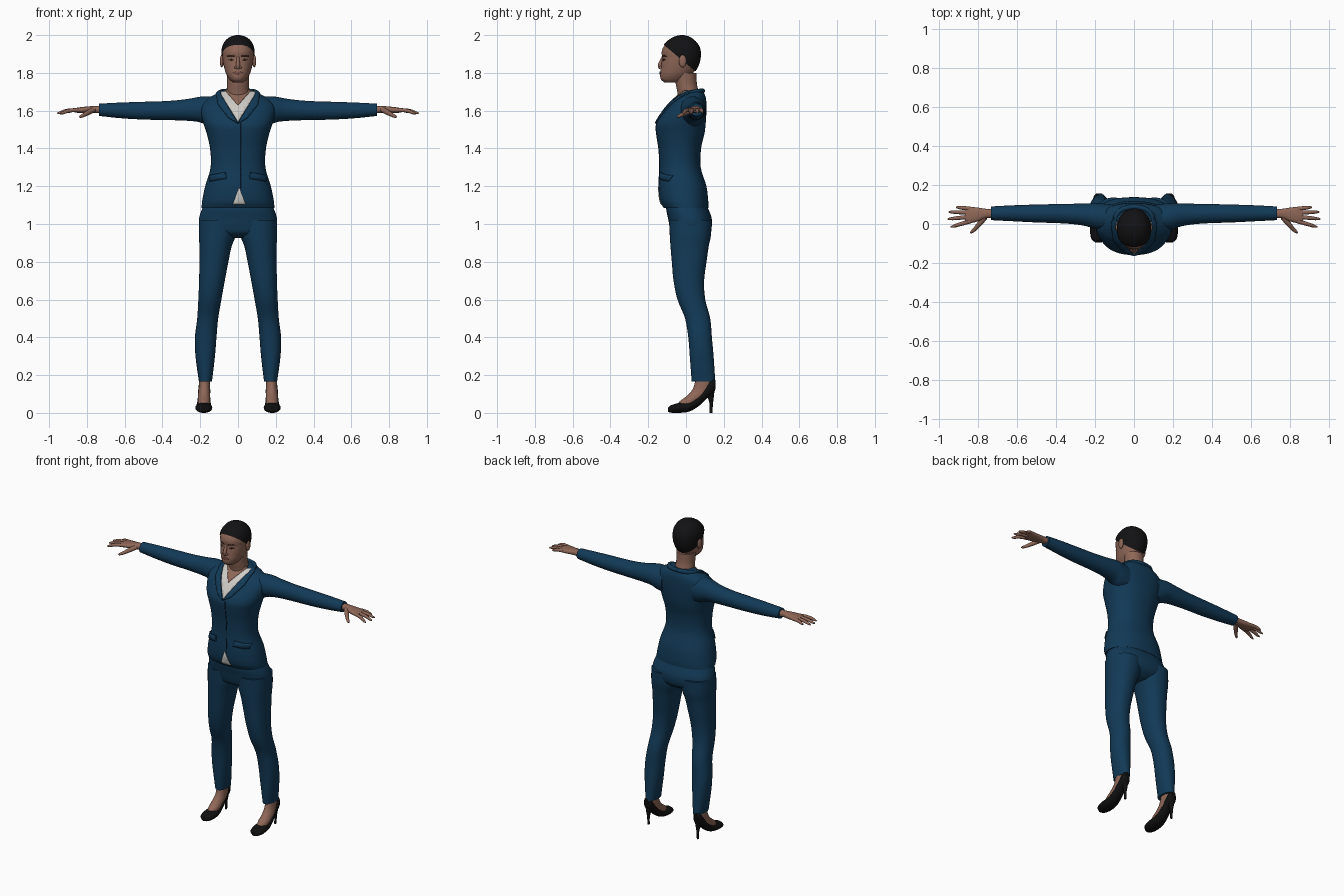
import bpy, bmesh, math
from mathutils import Vector


def material(name, r, g, b):
    m = bpy.data.materials.new(name)
    m.diffuse_color = (r, g, b, 1)
    return m


BLUE = material("suit blue", 0.006, 0.042, 0.095)
NAVY = material("seam navy", 0.003, 0.016, 0.036)
SKIN = material("skin", 0.27, 0.135, 0.095)
LIPS = material("lips", 0.20, 0.075, 0.06)
BROWN = material("eye brown", 0.045, 0.022, 0.016)
BLACK = material("hair black", 0.006, 0.006, 0.007)
SHOE = material("shoe black", 0.005, 0.005, 0.005)
WHITE = material("shirt white", 0.62, 0.60, 0.57)


def add(name, bm, mat, mirror=False):
    me = bpy.data.meshes.new(name)
    bm.to_mesh(me)
    bm.free()
    ob = bpy.data.objects.new(name, me)
    me.materials.append(mat)
    bpy.context.collection.objects.link(ob)
    if mirror:
        ob.modifiers.new("mirror", 'MIRROR').use_axis[0] = True
    return ob


def smooth_rings(rings, steps):
    """Cubic interpolation through the key rings."""
    def slope(i, k):
        a, b = rings[max(i - 1, 0)], rings[min(i + 1, len(rings) - 1)]
        return (b[k] - a[k]) / (b[0] - a[0])
    out = []
    for i in range(len(rings) - 1):
        p, q = rings[i], rings[i + 1]
        h = q[0] - p[0]
        for s in range(steps):
            t = s / steps
            out.append([p[0] + h * t] + [
                (2*t**3 - 3*t*t + 1) * p[k] + (t**3 - 2*t*t + t) * h * slope(i, k)
                + (3*t*t - 2*t**3) * q[k] + (t**3 - t*t) * h * slope(i + 1, k)
                for k in range(1, 5)])
    return out + [list(rings[-1])]


def loft(rings, axis=2, n=40, steps=4, power=2.0, grow=0.0):
    """Rings are (position, a min, a max, b min, b max) along an axis."""
    bm = bmesh.new()
    others = [i for i in range(3) if i != axis]
    prev, loops = None, []
    for t, a0, a1, b0, b1 in smooth_rings(rings, steps):
        loop = []
        for j in range(n):
            c, s = math.cos(j * math.tau / n), math.sin(j * math.tau / n)
            co = Vector((0, 0, 0))
            co[axis] = t
            co[others[0]] = (a0 + a1) / 2 + (a1 - a0) / 2 * math.copysign(abs(c) ** (2 / power), c)
            co[others[1]] = (b0 + b1) / 2 + (b1 - b0) / 2 * math.copysign(abs(s) ** (2 / power), s)
            loop.append(bm.verts.new(co))
        loops.append(loop)
    for p, q in zip(loops, loops[1:]):
        for j in range(n):
            bm.faces.new((p[j], p[(j + 1) % n], q[(j + 1) % n], q[j]))
    bm.faces.new(loops[0])
    bm.faces.new(loops[-1])
    bmesh.ops.recalc_face_normals(bm, faces=bm.faces[:])
    bm.normal_update()
    if grow:
        moves = [(v, v.normal * grow) for v in bm.verts]
        for v, d in moves:
            v.co += d
    return bm


def cut(bm, co, no):
    bmesh.ops.bisect_plane(bm, geom=bm.verts[:] + bm.edges[:] + bm.faces[:],
                           plane_co=co, plane_no=no, clear_inner=True)


def patch(name, bm, poly, mat, lift, mirror=False):
    """Thin plate on the front of a loft, inside a convex x-z outline."""
    for (x0, z0), (x1, z1) in zip(poly, poly[1:] + poly[:1]):
        cut(bm, (x0, 0, z0), (z0 - z1, 0, x1 - x0))
    bm.normal_update()
    back = [f for f in bm.faces if f.normal.y > -0.02]
    bmesh.ops.delete(bm, geom=back, context='FACES')
    bm.normal_update()
    for v, d in [(v, v.normal * lift) for v in bm.verts]:
        v.co += d
    ob = add(name, bm, mat, mirror)
    s = ob.modifiers.new("thickness", 'SOLIDIFY')
    s.thickness, s.offset = lift, -1
    return ob


def tubes(name, paths, mat, both=True):
    """Paths of (x, y, z, radius) points, repeated on both sides."""
    cu = bpy.data.curves.new(name, 'CURVE')
    cu.dimensions, cu.bevel_depth, cu.bevel_resolution = '3D', 1.0, 3
    cu.use_fill_caps = True
    for side in ((1, -1) if both else (1,)):
        for path in paths:
            sp = cu.splines.new('NURBS')
            sp.points.add(len(path) - 1)
            sp.order_u, sp.use_endpoint_u, sp.resolution_u = 3, True, 5
            for p, (x, y, z, r) in zip(sp.points, path):
                p.co, p.radius = (side * x, y, z, 1), r
    cu.materials.append(mat)
    ob = bpy.data.objects.new(name, cu)
    bpy.context.collection.objects.link(ob)
    return ob


def ball(name, co, size, mat, mirror=False):
    bm = bmesh.new()
    bmesh.ops.create_uvsphere(bm, u_segments=20, v_segments=12, radius=1)
    for v in bm.verts:
        v.co = Vector(v.co[i] * size[i] + co[i] for i in range(3))
    return add(name, bm, mat, mirror)


# Jacket body: height, half width, front, back
body = [(1.085, .193, -.118, .118), (1.12, .190, -.137, .118), (1.20, .174, -.145, .108),
        (1.30, .145, -.140, .078), (1.40, .148, -.145, .080), (1.48, .166, -.157, .098),
        (1.53, .182, -.157, .104), (1.59, .196, -.122, .108), (1.635, .190, -.088, .108),
        (1.668, .155, -.052, .105), (1.688, .118, -.028, .098), (1.708, .088, -.008, .088)]
body = [(z, -w, w, f, b) for z, w, f, b in body]


def torso():
    return loft(body, n=64, power=2.25)


add("jacket_body", torso(), BLUE)

# Shirt, bare chest, lapels, pockets and front seam
patch("shirt_front", torso(), [(0, 1.54), (.10, 1.70), (-.10, 1.70)], WHITE, .004)
patch("chest", torso(), [(0, 1.625), (.07, 1.705), (-.07, 1.705)], SKIN, .007)
patch("shirt_hem", torso(), [(-.028, 1.105), (.040, 1.105), (.006, 1.195)], WHITE, .003)
patch("lapel", torso(), [(0, 1.53), (.05, 1.56), (.105, 1.63), (.115, 1.685), (.10, 1.70)],
      BLUE, .009, True)
patch("pocket_flap", torso(), [(.06, 1.24), (.145, 1.225), (.15, 1.255), (.065, 1.275)],
      BLUE, .007, True)
patch("front_seam", torso(), [(.014, 1.19), (.019, 1.19), (.019, 1.535), (.014, 1.535)], NAVY, .002)
tubes("collar", [[(0, .088, 1.705, .013), (.055, .085, 1.705, .013), (.095, .045, 1.70, .013),
                  (.100, -.01, 1.69, .011), (.094, -.045, 1.665, .006)]], BLUE)

# Sleeves
sleeve = [(.11, -.03, .10, 1.51, 1.672), (.16, -.035, .105, 1.52, 1.675), (.20, -.025, .107, 1.538, 1.674),
          (.26, -.008, .105, 1.546, 1.663), (.36, .003, .103, 1.550, 1.652), (.50, .008, .100, 1.553, 1.647),
          (.62, .014, .096, 1.560, 1.643), (.735, .020, .090, 1.572, 1.637)]
add("sleeve", loft(sleeve, axis=0, n=32), BLUE, True)

# Hands: palm, fingers and thumb
palm = [(.70, .030, .080, 1.585, 1.627), (.76, .030, .078, 1.588, 1.625), (.80, .014, .084, 1.588, 1.622),
        (.845, .004, .088, 1.588, 1.617), (.868, .010, .084, 1.592, 1.612)]
add("palm", loft(palm, axis=0, n=20, power=2.4), SKIN, True)
fingers = [[(.84, y0, 1.603, .011), (.84 + (x - .84) * .5, (y0 + y1) / 2, 1.604, .0105),
            (x - .01, y1, z, .008), (x, y1, z - .001, .003)]
           for y0, x, y1, z in ((.014, .942, -.014, 1.585), (.037, .957, .026, 1.587),
                                (.058, .952, .062, 1.590), (.078, .915, .086, 1.592))]
tubes("fingers", fingers, SKIN)
tubes("thumb", [[(.765, .035, 1.605, .014), (.79, .005, 1.592, .014), (.815, -.025, 1.577, .010),
                 (.835, -.042, 1.568, .008), (.84, -.046, 1.566, .003)]], SKIN)

# Trousers: hips and legs
hips = [(.925, -.09, .09, -.03, .08), (.95, -.17, .17, -.072, .118), (.98, -.202, .202, -.085, .135),
        (1.03, -.206, .206, -.095, .136), (1.08, -.190, .190, -.105, .118), (1.12, -.17, .17, -.10, .10)]
add("trouser_hips", loft(hips, n=48, power=2.3), BLUE)
leg = [(.165, .138, .207, .030, .155), (.30, .122, .225, .020, .146), (.40, .114, .228, .012, .137),
       (.50, .105, .216, -.005, .128), (.60, .088, .210, -.045, .102), (.70, .070, .206, -.066, .096),
       (.81, .049, .204, -.076, .110), (.88, .034, .204, -.082, .120), (.94, .012, .207, -.086, .132),
       (1.02, .004, .205, -.09, .136)]
add("trouser_leg", loft(leg, n=36, power=2.2), BLUE, True)

# Feet and heeled shoes
foot = [(.035, .150, .212, -.045, .05), (.06, .147, .213, -.035, .07), (.09, .147, .212, .005, .11),
        (.13, .147, .208, .038, .135), (.21, .150, .205, .055, .13)]
add("foot", loft(foot, n=24), SKIN, True)
shoe = [(-.096, .168, .196, .006, .026), (-.080, .147, .217, .001, .040), (-.035, .136, .226, .000, .053),
        (.02, .141, .221, .008, .062), (.07, .147, .214, .038, .098), (.115, .150, .211, .080, .155),
        (.142, .153, .207, .098, .182), (.156, .166, .194, .125, .172)]
add("shoe", loft(shoe, axis=1, n=28), SHOE, True)
heel = [(0, .173, .187, .125, .140), (.05, .172, .188, .124, .143), (.09, .164, .196, .112, .148),
        (.13, .158, .202, .100, .152)]
add("shoe_heel", loft(heel, n=16), SHOE, True)

# Neck and head
neck = [(1.655, -.066, .066, -.040, .080), (1.70, -.060, .060, -.046, .068), (1.74, -.057, .057, -.054, .058),
        (1.80, -.060, .060, -.060, .055)]
add("neck", loft(neck, n=32), SKIN)
skull = [(1.748, .026, -.112, -.03), (1.764, .044, -.132, .0), (1.79, .061, -.137, .03),
         (1.82, .071, -.134, .052), (1.85, .078, -.130, .066), (1.88, .082, -.126, .073),
         (1.91, .083, -.129, .074), (1.94, .078, -.118, .066), (1.97, .061, -.090, .042),
         (1.988, .036, -.058, .014), (1.995, .010, -.032, -.012)]
skull = [(z, -w, w, f, b) for z, w, f, b in skull]


def head(grow=0.0):
    return loft(skull, n=48, power=2.1, grow=grow)


add("head", head(), SKIN)
ball("ear", (.086, -.018, 1.862), (.010, .020, .033), SKIN, True)

# Cropped hair, trimmed along a slope from forehead to nape
hair = head(.005)
cut(hair, (0, -.10, 1.934), (0, .84, 1))
ob = add("hair", hair, BLACK)

# Face details
tubes("nose", [[(0, -.122, 1.885, .007), (0, -.130, 1.862, .009), (0, -.141, 1.838, .012),
                (0, -.134, 1.824, .010)]], SKIN, False)
ball("nostril", (.011, -.134, 1.829), (.009, .010, .007), SKIN, True)
patch("eye", head(), [(.020, 1.868), (.034, 1.864), (.050, 1.870), (.036, 1.875)], BROWN, .002, True)
patch("eyebrow", head(), [(.015, 1.888), (.058, 1.888), (.056, 1.892), (.035, 1.896), (.016, 1.892)],
      BROWN, .0015, True)
patch("mouth", head(), [(-.026, 1.800), (0, 1.791), (.026, 1.800), (.008, 1.807), (-.008, 1.807)],
      LIPS, .004)

# Smooth shading with sharp hems
for o in bpy.context.scene.objects:
    o.select_set(o.type == 'MESH')
bpy.context.view_layer.objects.active = bpy.data.objects["jacket_body"]
bpy.ops.object.shade_smooth_by_angle(angle=math.radians(40))
